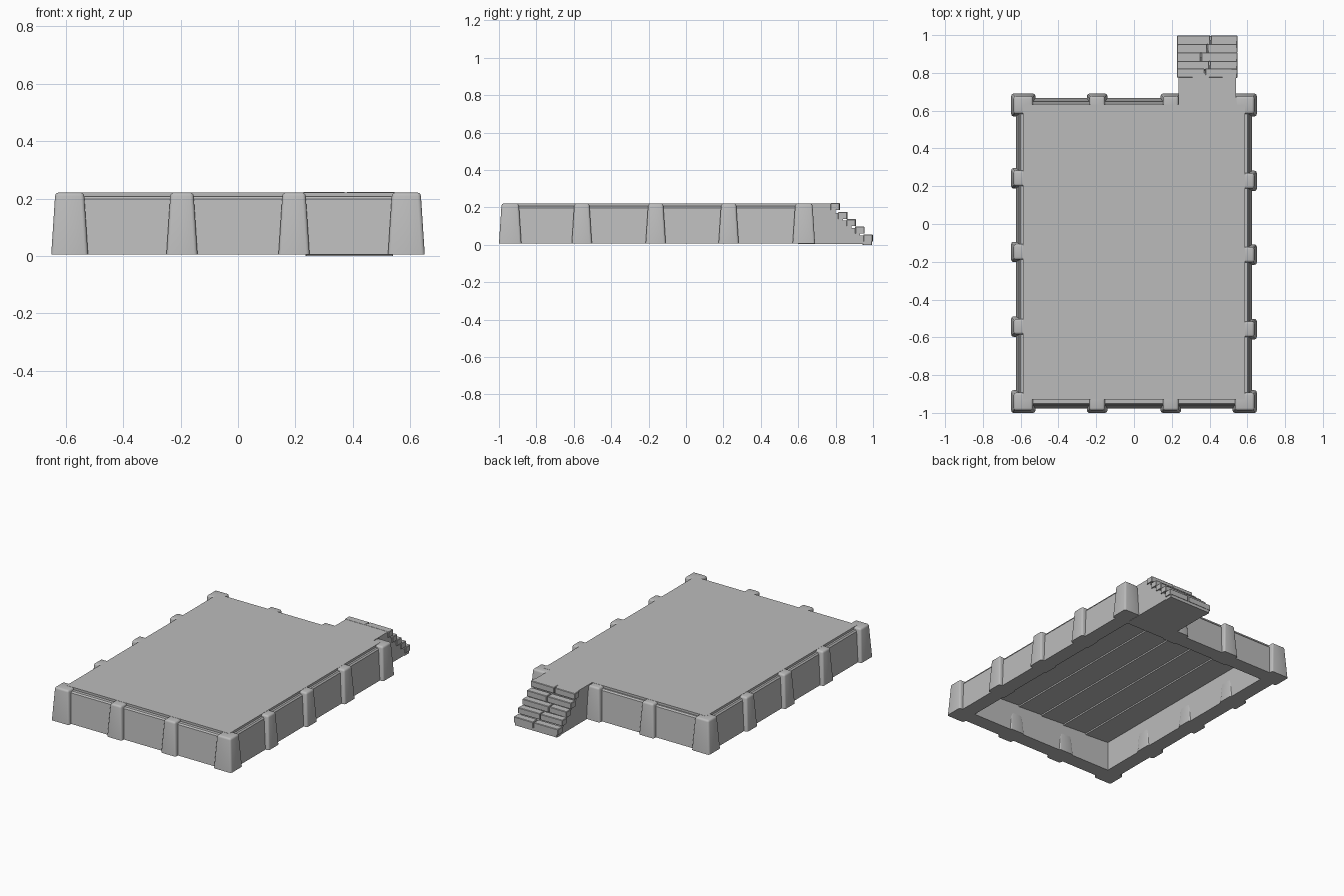
import bpy, bmesh, math, random
from mathutils import Matrix, Vector

cube = bpy.data.objects.get("Cube")
if cube:
    bpy.data.objects.remove(cube, do_unlink=True)
random.seed(4)

stone = bpy.data.materials.new("grey stone")
stone.use_nodes = True
GREY = (0.5, 0.5, 0.5, 1)
stone.diffuse_color = GREY
stone.node_tree.nodes["Principled BSDF"].inputs["Base Color"].default_value = GREY

# Outer footprint of the platform
X, FRONT, BACK, GROUND, TOP = 0.65, -1.0, 0.69, 0.006, 0.222


def finish(name, bm):
    bmesh.ops.recalc_face_normals(bm, faces=bm.faces)
    mesh = bpy.data.meshes.new(name)
    bm.to_mesh(mesh)
    bm.free()
    mesh.materials.append(stone)
    mesh.shade_smooth()
    mesh.set_sharp_from_angle(angle=math.radians(35))
    obj = bpy.data.objects.new(name, mesh)
    bpy.context.collection.objects.link(obj)
    return obj


def block(name, lo, hi, taper=0.0, bevel=0.0, segments=3, turn=None):
    """Box between two corners, narrowed at the top, rounded except at its foot."""
    lo, hi = Vector(lo), Vector(hi)
    mid, size = (lo + hi) / 2, hi - lo
    bm = bmesh.new()
    bmesh.ops.create_cube(bm, size=1)
    for v in bm.verts:
        inset = taper if v.co.z > 0 else 0
        v.co.x *= size.x - 2 * inset
        v.co.y *= size.y - 2 * inset
        v.co.z *= size.z
    if bevel:
        edges = [e for e in bm.edges if any(v.co.z > 0 for v in e.verts)]
        bmesh.ops.bevel(bm, geom=edges, offset=bevel, segments=segments,
                        profile=0.5, affect='EDGES')
    if turn:
        bmesh.ops.transform(bm, matrix=turn, verts=bm.verts)
    bmesh.ops.translate(bm, vec=mid, verts=bm.verts)
    return finish(name, bm)


# Sloping wall ring: (inset from footprint, height) swept round the rectangle
profile = [(0.024, GROUND), (0.042, 0.198), (0.05, 0.207), (0.08, 0.208),
           (0.12, 0.208), (0.12, GROUND)]
bm = bmesh.new()
rings = []
for inset, z in profile:
    x, f, b = X - inset, FRONT + inset, BACK - inset
    rings.append([bm.verts.new((px, py, z))
                  for px, py in ((-x, f), (x, f), (x, b), (-x, b))])
for i, ring in enumerate(rings):
    nxt = rings[(i + 1) % len(rings)]
    for j in range(4):
        k = (j + 1) % 4
        bm.faces.new((ring[j], ring[k], nxt[k], nxt[j]))
finish("wall_ring", bm)

# Buttresses at the corners and along each side
DEPTH, HALF = 0.128, 0.054
pillar = dict(taper=0.014, bevel=0.012)
for sx in (-1, 1):
    x0, x1 = sorted((sx * X, sx * (X - DEPTH)))
    for y0, y1, end in ((FRONT, FRONT + 0.12, "front"), (BACK - 0.12, BACK, "back")):
        block(f"corner_pillar_{end}", (x0, y0, GROUND), (x1, y1, TOP - 0.001), **pillar)
    for y in (-0.55, -0.155, 0.235):
        y -= sx * 0.007
        block("side_pillar", (x0, y - HALF, GROUND), (x1, y + HALF, TOP - 0.001), **pillar)
    x = sx * 0.195
    block("front_pillar", (x - HALF, FRONT, GROUND),
          (x + HALF, FRONT + DEPTH, TOP - 0.001), **pillar)
    block("back_pillar", (x - HALF, BACK - DEPTH, GROUND),
          (x + HALF, BACK, TOP - 0.001), **pillar)

# Deck slab with overlapping planks under it
block("deck", (-0.588, -0.93, 0.203), (0.588, 0.632, TOP))
PLANKS = 6
width = 1.06 / PLANKS
for i in range(PLANKS):
    x = -0.53 + width * i
    block("under_plank", (x, -0.885, 0.195), (x + width, 0.575, 0.206),
          turn=Matrix.Rotation(math.radians(3), 4, 'Y'))

# Stair core: stepped side profile extruded across the stair width
L, R = 0.235, 0.54
treads = [(0.8, TOP), (0.84, 0.175), (0.885, 0.136), (0.93, 0.097), (0.975, 0.055)]
outline = [(0.6, 0.004), (0.6, TOP)]
for i, (y, z) in enumerate(treads):
    if i:
        outline.append((treads[i - 1][0], z - 0.006))
        outline.append((y, z - 0.006))
    else:
        outline.append((y, z))
outline.append((treads[-1][0], 0.004))
bm = bmesh.new()
side = bm.faces.new([bm.verts.new((L, y, z)) for y, z in outline])
extruded = bmesh.ops.extrude_face_region(bm, geom=[side])
moved = [g for g in extruded["geom"] if isinstance(g, bmesh.types.BMVert)]
bmesh.ops.translate(bm, vec=(R - L, 0, 0), verts=moved)
finish("stair_core", bm)

# Two slightly crooked bricks on every step
joints = (0.375, 0.4, 0.355, 0.388, 0.405)
for (y, z), joint in zip(treads, joints):
    for x0, x1 in ((L - 0.008, joint - 0.002), (joint + 0.002, R + 0.007)):
        turn = Matrix.Rotation(math.radians(random.uniform(-1, 1)), 4, 'Z')
        block("step_brick", (x0, y - 0.026, z - 0.036), (x1, y + 0.023, z + 0.001),
              bevel=0.003, segments=1, turn=turn)

# Footing under the lowest step
block("stair_footing", (L, 0.945, 0), (R, 0.995, 0.022), bevel=0.003, segments=1)
